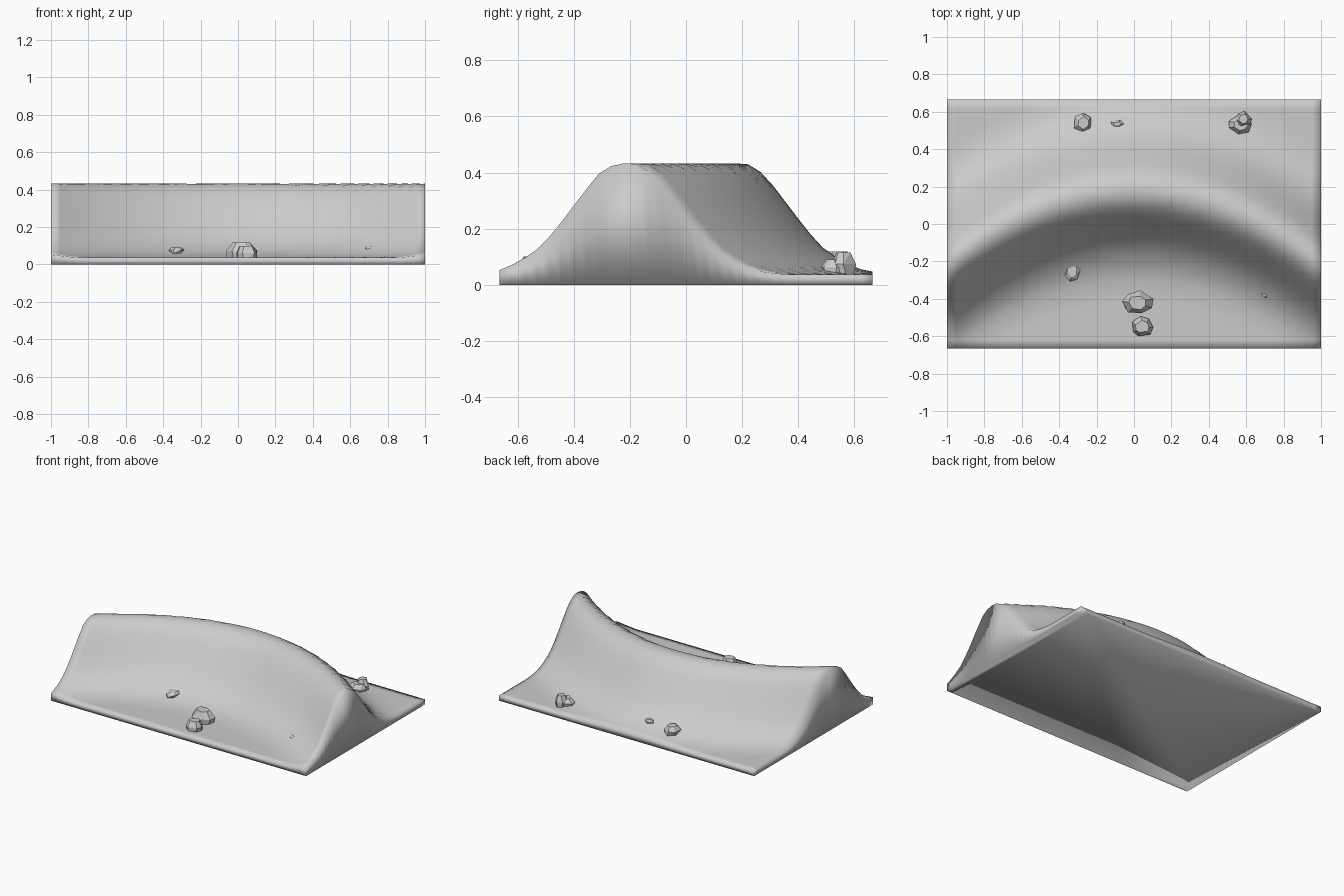
import bpy, bmesh, math, random
from mathutils import Vector

cube = bpy.data.objects.get("Cube")
if cube:
    bpy.data.objects.remove(cube, do_unlink=True)

random.seed(4)
HALF_X, HALF_Y = 1.0, 0.665
COLS, ROWS = 40, 30

# One stone grey for the whole model
grey = bpy.data.materials.new("stone grey")
grey.use_nodes = True
colour = (0.6, 0.6, 0.6, 1)
grey.diffuse_color = colour
grey.node_tree.nodes["Principled BSDF"].inputs["Base Color"].default_value = colour

# Height of the bank at a distance from its crest
PROFILE = [(0, 0.433), (0.04, 0.43), (0.1, 0.393), (0.19, 0.275), (0.25, 0.195),
           (0.31, 0.13), (0.38, 0.082), (0.45, 0.052), (0.55, 0.037), (2, 0.035)]


def ground_height(x, y):
    crest = 0.18 - 0.395 * x * x
    d = abs(y - crest)
    for (d0, z0), (d1, z1) in zip(PROFILE, PROFILE[1:]):
        if d <= d1:
            return z0 + (z1 - z0) * (d - d0) / (d1 - d0)
    return PROFILE[-1][1]


def make_object(name, bm, smooth):
    bmesh.ops.recalc_face_normals(bm, faces=bm.faces)
    for f in bm.faces:
        f.smooth = smooth
    mesh = bpy.data.meshes.new(name)
    bm.to_mesh(mesh)
    bm.free()
    mesh.materials.append(grey)
    obj = bpy.data.objects.new(name, mesh)
    bpy.context.collection.objects.link(obj)
    return obj


# Curved bank: a height grid closed by walls and a flat underside
bm = bmesh.new()
grid = []
for j in range(ROWS + 1):
    y = HALF_Y * (2 * j / ROWS - 1)
    row = []
    for i in range(COLS + 1):
        x = HALF_X * (2 * i / COLS - 1)
        row.append(bm.verts.new((x, y, ground_height(x, y))))
    grid.append(row)
for low, high in zip(grid, grid[1:]):
    for i in range(COLS):
        bm.faces.new((low[i], low[i + 1], high[i + 1], high[i]))
rim = (grid[0][:-1] + [r[-1] for r in grid[:-1]]
       + grid[-1][:0:-1] + [r[0] for r in grid[:0:-1]])
base = [bm.verts.new((v.co.x, v.co.y, 0)) for v in rim]
for k in range(len(rim)):
    n = (k + 1) % len(rim)
    bm.faces.new((rim[k], base[k], base[n], rim[n]))
bm.faces.new(base[::-1])
make_object("curved_bank", bm, True)


# Faceted rocks: the hull of three uneven rings, narrowing to a flat top
def rock(name, x, y, width, depth, top, sides=6, turn=0.0):
    bm = bmesh.new()
    floor = ground_height(x, y) - 0.02
    for level, scale in ((0, 0.9), (0.55, 1.0), (1, 0.6)):
        for k in range(sides):
            a = turn + math.tau * (k + random.uniform(-0.2, 0.2)) / sides
            r = scale * random.uniform(0.88, 1.05) / 2
            bm.verts.new(Vector((x + width * r * math.cos(a),
                                 y + depth * r * math.sin(a),
                                 floor + (top - floor) * level)))
    hull = bmesh.ops.convex_hull(bm, input=bm.verts)
    bmesh.ops.delete(bm, geom=list({g for g in hull["geom_interior"] + hull["geom_unused"]
                                    if isinstance(g, bmesh.types.BMVert)}), context='VERTS')
    bmesh.ops.dissolve_limit(bm, angle_limit=math.radians(12),
                             verts=bm.verts, edges=bm.edges)
    make_object(name, bm, False)


rock("front_rock_large", 0.02, -0.42, 0.17, 0.13, 0.118, 7, 0.4)
rock("front_rock_low", 0.045, -0.55, 0.125, 0.115, 0.1, 7)
rock("front_rock_side", -0.33, -0.25, 0.095, 0.125, 0.092, 6, 0.3)
rock("front_rock_small", 0.70, -0.37, 0.06, 0.055, 0.095, 5)
rock("front_pebble", 0.545, -0.285, 0.015, 0.012, 0.085, 5)
rock("front_pebble_tiny", 0.33, -0.2, 0.01, 0.01, 0.085, 5)
rock("back_rock", -0.27, 0.54, 0.11, 0.115, 0.118, 6, 0.5)
rock("back_rock_flat", -0.09, 0.535, 0.075, 0.045, 0.112, 5)
rock("back_rock_outer", 0.57, 0.53, 0.13, 0.1, 0.09, 7)
rock("back_rock_upper", 0.585, 0.56, 0.09, 0.09, 0.115, 6, 0.2)
